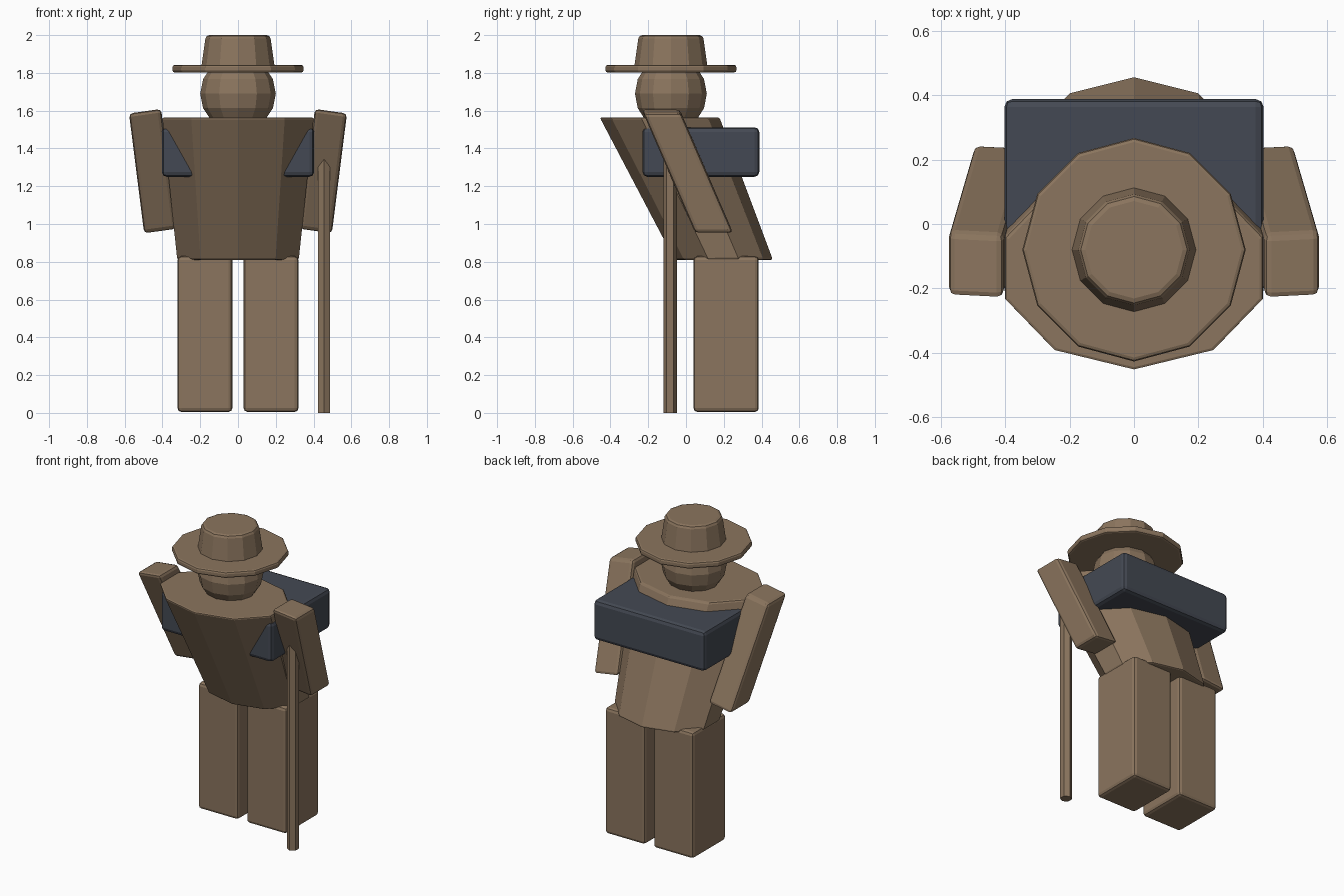
import bpy, bmesh, math

if "Cube" in bpy.data.objects:
    bpy.data.objects.remove(bpy.data.objects["Cube"])


def material(name, srgb):
    m = bpy.data.materials.new(name)
    m.diffuse_color = [((c / 255 + 0.055) / 1.055) ** 2.4 for c in srgb] + [1]
    m.use_nodes = True
    m.node_tree.nodes["Principled BSDF"].inputs["Base Color"].default_value = m.diffuse_color
    return m


BROWN = material("brown", (139, 117, 94))
SLATE = material("slate", (68, 73, 83))


def loft(name, rings, mat, bevel=0.0):
    """Skin a stack of equal-length point rings, close both ends, round the edges."""
    bm = bmesh.new()
    loops = [[bm.verts.new(p) for p in ring] for ring in rings]
    n = len(loops[0])
    for a, b in zip(loops, loops[1:]):
        for i in range(n):
            bm.faces.new((a[i], a[(i + 1) % n], b[(i + 1) % n], b[i]))
    bm.faces.new(loops[0][::-1])
    bm.faces.new(loops[-1])
    bmesh.ops.recalc_face_normals(bm, faces=bm.faces)
    mesh = bpy.data.meshes.new(name)
    bm.to_mesh(mesh)
    bm.free()
    mesh.materials.append(mat)
    ob = bpy.data.objects.new(name, mesh)
    bpy.context.collection.objects.link(ob)
    if bevel:
        mod = ob.modifiers.new("rounded_edges", 'BEVEL')
        mod.width = bevel
        mod.segments = 2
        mod.limit_method = 'ANGLE'
        mod.angle_limit = math.radians(50)
    return ob


def ellipse(n, cx, cy, z, rx, ry):
    # first vertex faces the front
    return [(cx + rx * math.sin(2 * math.pi * i / n),
             cy - ry * math.cos(2 * math.pi * i / n), z) for i in range(n)]


def rect(x0, x1, y0, y1, z):
    return [(x0, y0, z), (x1, y0, z), (x1, y1, z), (x0, y1, z)]


# Legs and arms, mirrored
for side, s in (("right", 1), ("left", -1)):
    loft(side + "_leg", [rect(s * 0.03, s * 0.32, 0.04, 0.385, z)
                         for z in (0.005, 0.83)], BROWN, 0.02)
    ends = []
    for cx, cy, cz in ((0.412, 0.145, 0.963), (0.492, -0.13, 1.597)):
        # end caps dip outward, sides slant backward toward the hand
        ends.append([(s * (cx + dx), cy + dy + 0.05 * dx, cz - 0.14 * dx)
                     for dx, dy in ((-0.085, -0.1), (0.085, -0.1),
                                    (0.085, 0.1), (-0.085, 0.1))])
    loft(side + "_arm", ends, BROWN, 0.02)

# Stooped torso, leaning forward
loft("torso", [ellipse(10, 0, 0.2, 0.81, 0.338, 0.26),
               ellipse(10, 0, -0.14, 1.565, 0.422, 0.317)], BROWN, 0.012)

# Backpack
loft("backpack", [rect(-0.403, 0.403, -0.23, 0.388, z)
                  for z in (1.25, 1.512)], SLATE, 0.025)

# Head
HY = -0.08
rings = []
for k in range(9):
    a = math.pi * min(max(k / 8, 0.01), 0.99)
    rings.append(ellipse(12, 0, HY, 1.69 - 0.2 * math.cos(a),
                         0.2 * math.sin(a), 0.19 * math.sin(a)))
loft("head", rings, BROWN)

# Hat
loft("hat_brim", [ellipse(12, 0, HY, z, 0.347, 0.347)
                  for z in (1.802, 1.842)], BROWN, 0.012)
loft("hat_crown", [ellipse(12, 0, HY, 1.825, 0.195, 0.195),
                   ellipse(12, 0, HY, 2.0, 0.17, 0.17)], BROWN, 0.018)

# Walking stick
loft("walking_stick", [ellipse(6, 0.456, -0.084, z, 0.036, 0.036)
                       for z in (0.0, 1.36)], BROWN)
